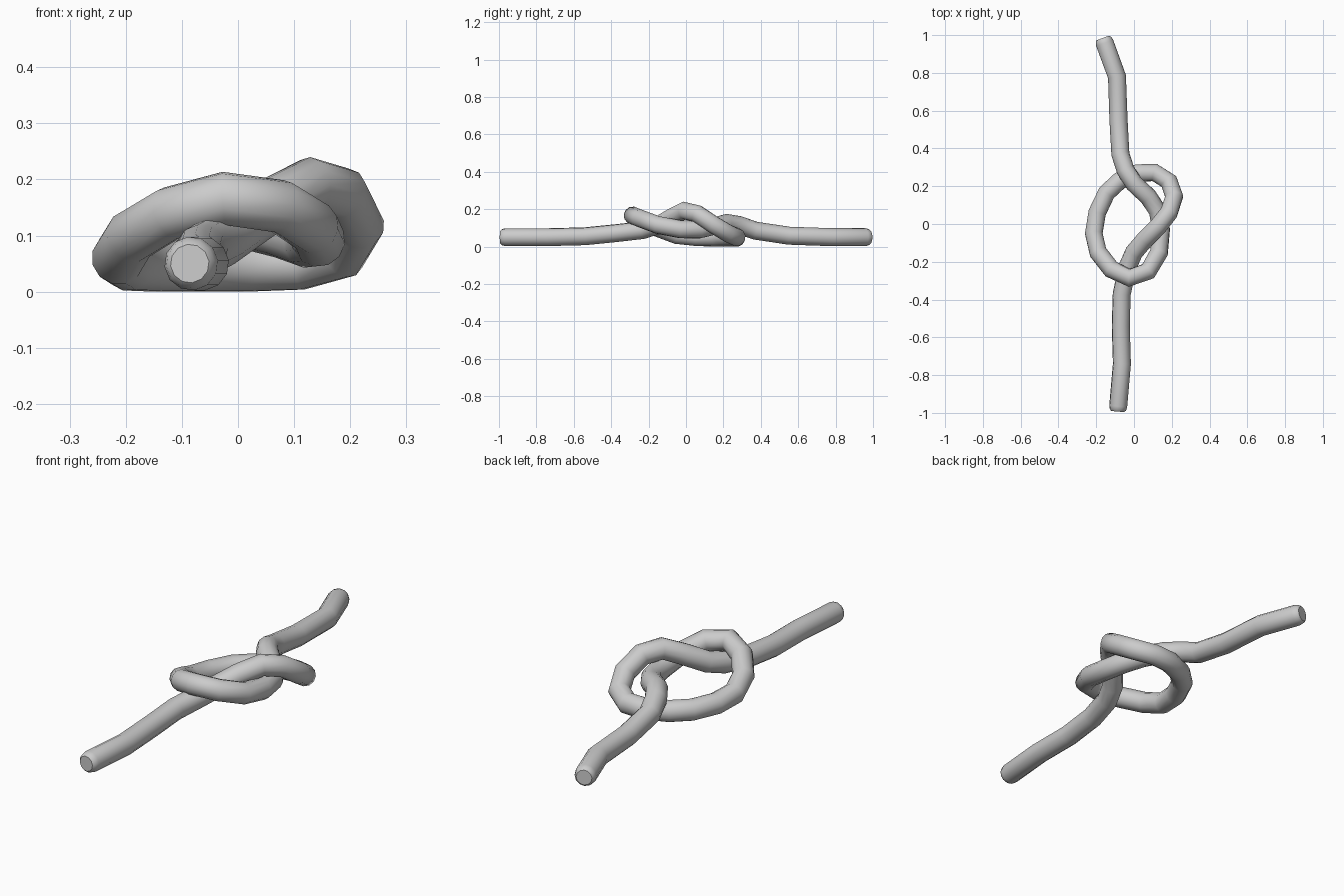
import bpy
from mathutils import Vector

RADIUS = 0.048

# Centre line of the overhand knot, from the back end to the front end
path = [Vector(p) for p in (
    (-0.165, 0.985, 0.05), (-0.09, 0.78, 0.05), (-0.082, 0.55, 0.058),
    (-0.072, 0.37, 0.085), (-0.045, 0.285, 0.115), (0.0, 0.215, 0.127),
    (0.075, 0.145, 0.108), (0.125, 0.07, 0.09), (0.143, -0.03, 0.092),
    (0.133, -0.15, 0.115), (0.075, -0.25, 0.152), (-0.025, -0.285, 0.166),
    (-0.12, -0.24, 0.14), (-0.19, -0.15, 0.098), (-0.213, -0.05, 0.06),
    (-0.195, 0.06, 0.049), (-0.145, 0.165, 0.047), (-0.075, 0.23, 0.047),
    (0.02, 0.27, 0.047), (0.11, 0.272, 0.05), (0.185, 0.225, 0.07),
    (0.213, 0.145, 0.118), (0.185, 0.06, 0.175), (0.13, -0.01, 0.192),
    (0.06, -0.08, 0.155), (0.0, -0.15, 0.113), (-0.035, -0.23, 0.088),
    (-0.065, -0.37, 0.072), (-0.07, -0.54, 0.055), (-0.064, -0.74, 0.05),
    (-0.086, -0.993, 0.05))]
radii = [1.0] * len(path)


def round_end(i, j):
    """Returns the points and radii that round off one rope end."""
    d = (path[j] - path[i]).normalized()
    return [(path[i] + d * s, r) for s, r in ((0, 0.72), (0.009, 0.9), (0.028, 1.0))]


points = (round_end(0, 1) + list(zip(path[1:-1], radii[1:-1]))
          + round_end(-1, -2)[::-1])

# Rope: round section swept along the path
curve = bpy.data.curves.new("knotted_rope", "CURVE")
curve.dimensions = "3D"
curve.bevel_depth = RADIUS
curve.bevel_resolution = 4
curve.use_fill_caps = True
spline = curve.splines.new("POLY")
spline.points.add(len(points) - 1)
for sp, (co, r) in zip(spline.points, points):
    sp.co = (*co, 1)
    sp.radius = r

rope = bpy.data.objects.new("knotted_rope", curve)
bpy.context.collection.objects.link(rope)
bpy.context.view_layer.objects.active = rope
rope.select_set(True)
bpy.ops.object.convert(target="MESH")
bpy.ops.object.shade_smooth_by_angle(angle=0.9)
